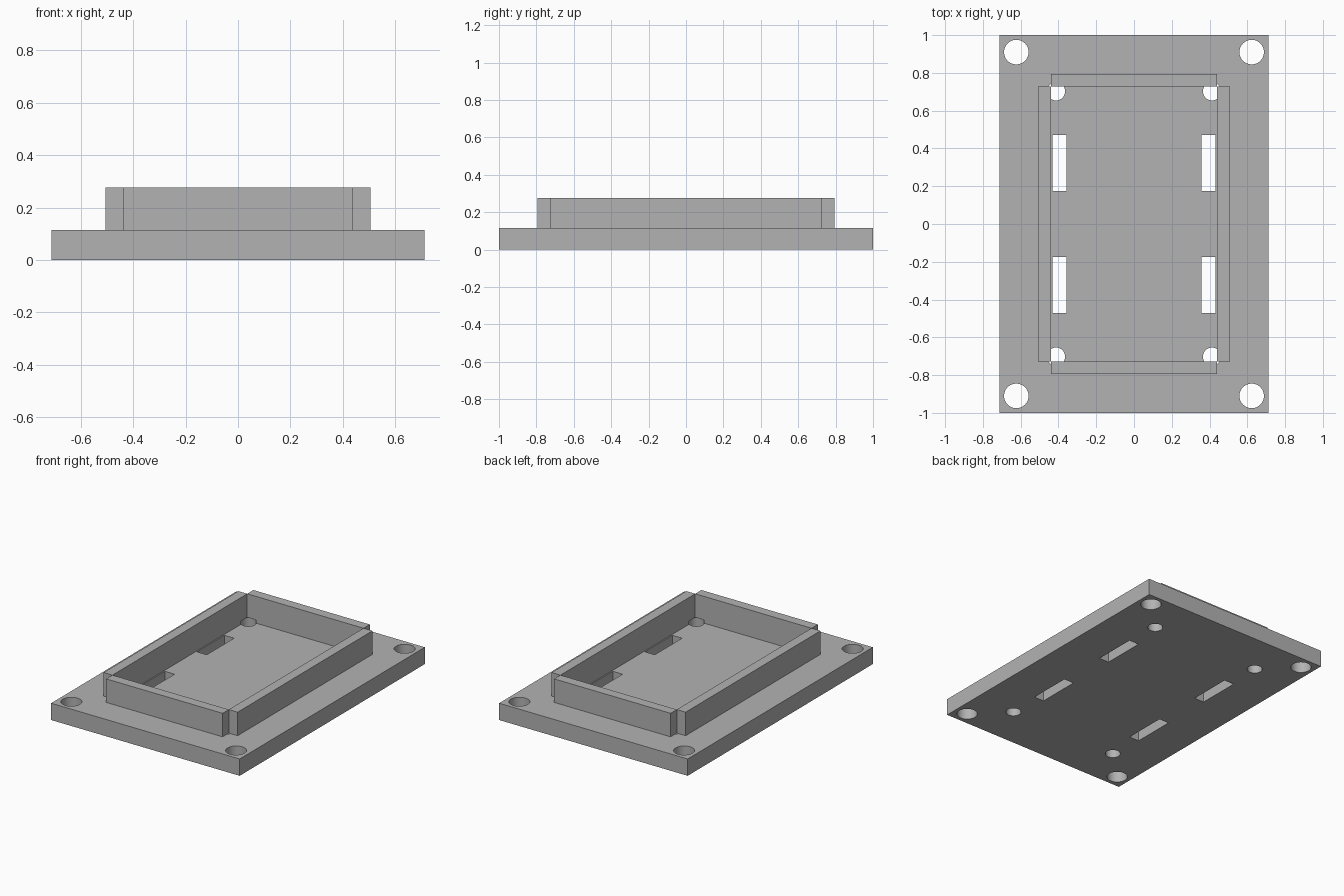
import bpy
import bmesh
from mathutils import Matrix, Vector

default = bpy.data.objects.get("Cube")
if default:
    bpy.data.objects.remove(default, do_unlink=True)

# Main dimensions
PLATE_X, PLATE_Y, PLATE_Z = 0.713, 1.0, 0.115
INNER_X, INNER_Y = 0.44, 0.728
OUTER_X, OUTER_Y = 0.507, 0.795
WALL_TOP, FLOOR_Z = 0.276, 0.093
CORNERS = [(sx, sy) for sx in (-1, 1) for sy in (-1, 1)]

grey = bpy.data.materials.new("plain grey")
grey.use_nodes = True
colour = (0.45, 0.45, 0.45, 1)
grey.diffuse_color = colour
grey.node_tree.nodes["Principled BSDF"].inputs["Base Color"].default_value = colour


def add_box(bm, low, high):
    low, high = Vector(low), Vector(high)
    matrix = Matrix.Translation((low + high) / 2) @ Matrix.Diagonal((*(high - low), 1))
    bmesh.ops.create_cube(bm, size=1, matrix=matrix)


def add_cylinder(bm, x, y, radius):
    bmesh.ops.create_cone(bm, cap_ends=True, segments=48, radius1=radius, radius2=radius,
                          depth=1, matrix=Matrix.Translation((x, y, 0)))


def finish(bm, name):
    mesh = bpy.data.meshes.new(name)
    bm.to_mesh(mesh)
    bm.free()
    mesh.materials.append(grey)
    obj = bpy.data.objects.new(name, mesh)
    bpy.context.collection.objects.link(obj)
    return obj


def box(name, low, high):
    bm = bmesh.new()
    add_box(bm, low, high)
    return finish(bm, name)


def activate(obj):
    bpy.ops.object.select_all(action="DESELECT")
    obj.select_set(True)
    bpy.context.view_layer.objects.active = obj


def cut(target, cutter):
    cutter.hide_render = True
    mod = target.modifiers.new("cut", "BOOLEAN")
    mod.operation = "DIFFERENCE"
    mod.solver = "EXACT"
    mod.object = cutter
    activate(target)
    bpy.ops.object.modifier_apply(modifier=mod.name)
    bpy.data.objects.remove(cutter, do_unlink=True)


# Base plate with a shallow pocket inside the frame
plate = box("base_plate", (-PLATE_X, -PLATE_Y, 0), (PLATE_X, PLATE_Y, PLATE_Z))
cut(plate, box("pocket_cutter", (-INNER_X, -INNER_Y, FLOOR_Z), (INNER_X, INNER_Y, 0.5)))

# Mounting holes, small inner holes and slots through the plate
holes = bmesh.new()
for sx, sy in CORNERS:
    add_cylinder(holes, sx * 0.623, sy * 0.91, 0.065)
    add_cylinder(holes, sx * 0.413, sy * 0.702, 0.048)
    x, y = sx * 0.395, sy * 0.322
    add_box(holes, (x - 0.037, y - 0.148, -0.5), (x + 0.037, y + 0.148, 0.5))
cut(plate, finish(holes, "hole_cutter"))
activate(plate)
bpy.ops.object.shade_smooth_by_angle()

# Four frame walls with open outer corners
box("left_wall", (INNER_X, -INNER_Y, PLATE_Z), (OUTER_X, INNER_Y, WALL_TOP))
box("right_wall", (-OUTER_X, -INNER_Y, PLATE_Z), (-INNER_X, INNER_Y, WALL_TOP))
box("front_wall", (-INNER_X, -OUTER_Y, PLATE_Z), (INNER_X, -INNER_Y, WALL_TOP))
box("back_wall", (-INNER_X, INNER_Y, PLATE_Z), (INNER_X, OUTER_Y, WALL_TOP))
